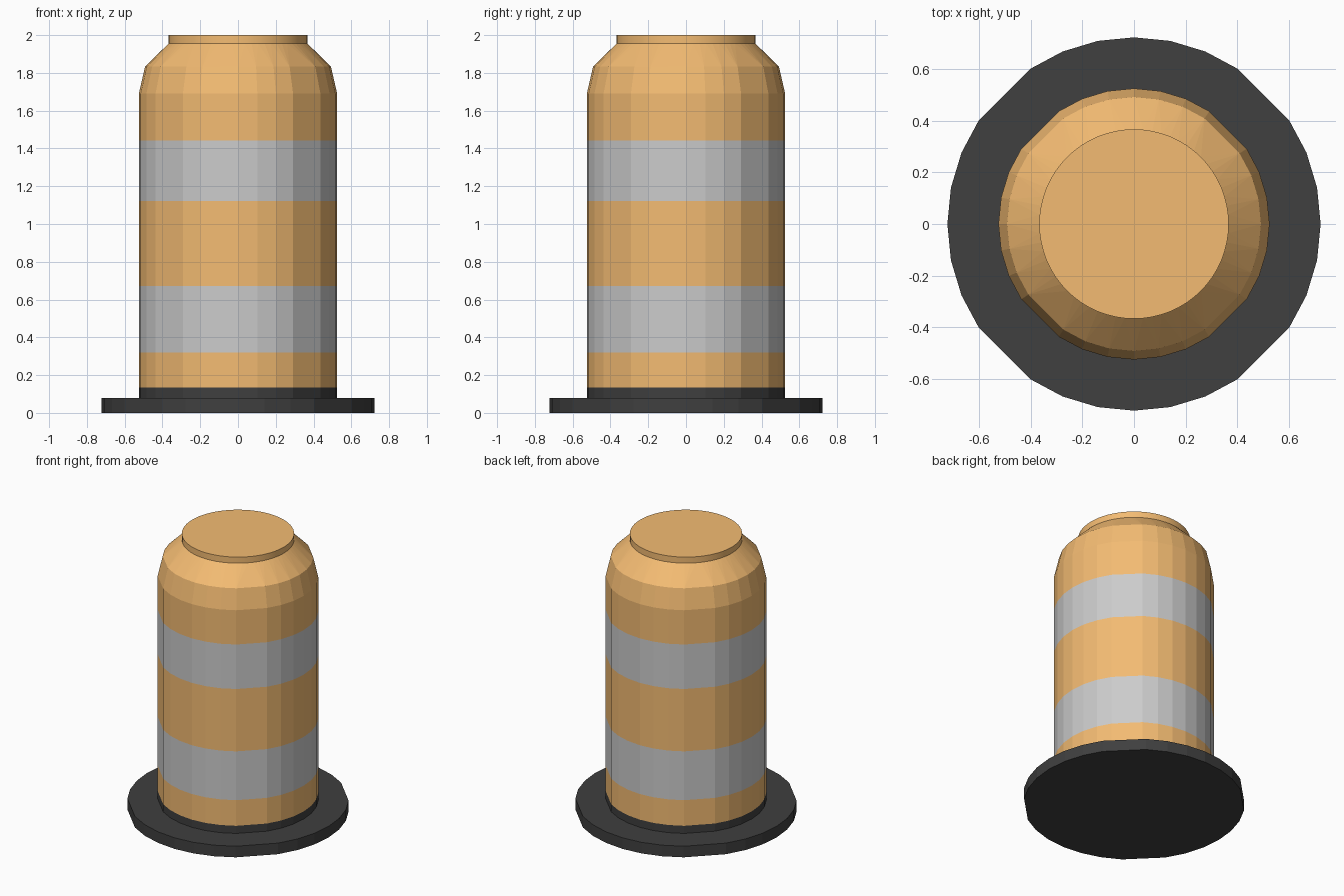
import bpy, bmesh
from math import radians, cos, sin, tau

if "Cube" in bpy.data.objects:
    bpy.data.objects.remove(bpy.data.objects["Cube"])

# Rounded-square segment spacing: 32 steps with the diagonal corners left out
SIDES = [radians(11.25 * i) for i in range(32) if i % 8 != 4]
ROUND = [tau * i / 64 for i in range(64)]


def material(name, rgb):
    m = bpy.data.materials.new(name)
    m.diffuse_color = (*rgb, 1)
    m.use_nodes = True
    m.node_tree.nodes["Principled BSDF"].inputs["Base Color"].default_value = m.diffuse_color
    return m


orange = material("orange_plastic", (0.9, 0.5, 0.17))
black = material("black_rubber", (0.05, 0.05, 0.05))
silver = material("reflective_grey", (0.75, 0.75, 0.75))


def lathe(name, rings, mat, cap_bottom=False, cap_top=False):
    """Stack rings of (radius, z, angles) and join each neighbouring pair."""
    bm = bmesh.new()
    loops = []
    for r, z, angles in rings:
        vs = [bm.verts.new((r * cos(a), r * sin(a), z)) for a in angles]
        loops.append((vs, [bm.edges.new((v, vs[(i + 1) % len(vs)]))
                           for i, v in enumerate(vs)]))
    for (va, ea), (vb, eb) in zip(loops, loops[1:]):
        if len(va) == len(vb):
            n = len(va)
            for i in range(n):
                j = (i + 1) % n
                bm.faces.new((va[i], va[j], vb[j], vb[i]))
        else:
            bmesh.ops.bridge_loops(bm, edges=ea + eb)
    if cap_bottom:
        bm.faces.new(loops[0][0][::-1])
    if cap_top:
        bm.faces.new(loops[-1][0])
    bmesh.ops.recalc_face_normals(bm, faces=bm.faces)
    me = bpy.data.meshes.new(name)
    bm.to_mesh(me)
    bm.free()
    me.materials.append(mat)
    ob = bpy.data.objects.new(name, me)
    bpy.context.collection.objects.link(ob)
    return ob


# Rubber foot: wide disc with a collar around the barrel
R = 0.525
lathe("rubber_base", [(0.723, 0, SIDES), (0.723, 0.08, SIDES), (R, 0.08, SIDES),
                      (R, 0.135, SIDES)], black, cap_bottom=True)

# Barrel: alternating plastic and reflective bands
bands = [("lower_body", 0.135, 0.32, orange), ("lower_stripe", 0.32, 0.672, silver),
         ("middle_body", 0.672, 1.122, orange), ("upper_stripe", 1.122, 1.443, silver),
         ("upper_body", 1.443, 1.69, orange)]
for name, z0, z1, mat in bands:
    lathe(name, [(R, z0, SIDES), (R, z1, SIDES)], mat)

# Sloped shoulder blending into the round lid
lathe("shoulder", [(R, 1.69, SIDES), (0.492, 1.833, SIDES), (0.367, 1.956, ROUND)], orange)

# Round flat lid
lid = lathe("lid", [(0.367, 1.956, ROUND), (0.367, 2.0, ROUND)], orange, cap_top=True)
bpy.context.view_layer.objects.active = lid
lid.select_set(True)
bpy.ops.object.shade_smooth_by_angle(angle=radians(30))
